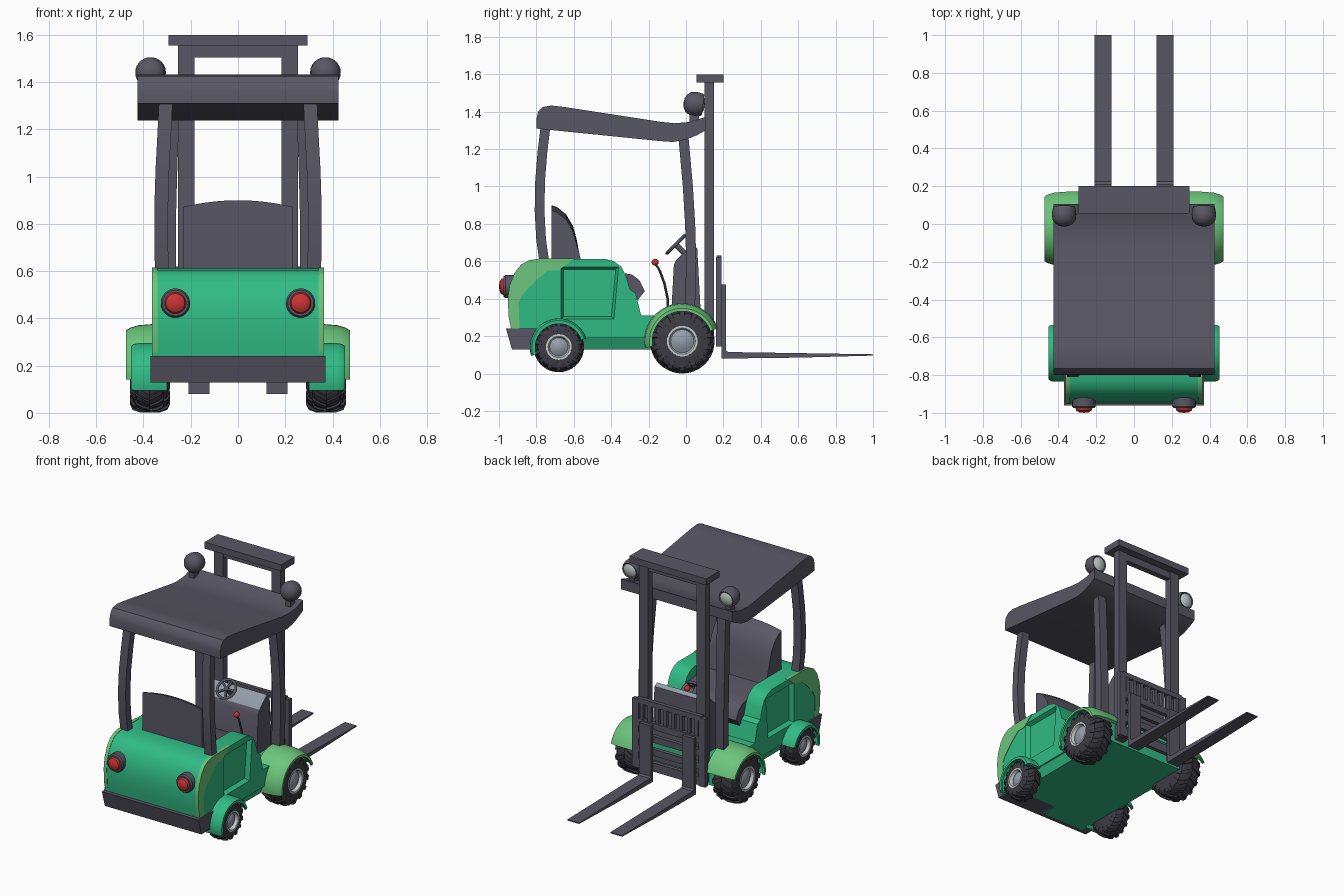
import bpy, bmesh, math
from mathutils import Matrix, Vector

if "Cube" in bpy.data.objects:
    bpy.data.objects.remove(bpy.data.objects["Cube"])


def material(name, r, g, b):
    m = bpy.data.materials.new(name)
    m.diffuse_color = (r, g, b, 1)
    m.use_nodes = True
    m.node_tree.nodes["Principled BSDF"].inputs["Base Color"].default_value = m.diffuse_color
    return m


GREEN = material("green paint", 0.03, 0.50, 0.235)
LIME = material("light green paint", 0.15, 0.56, 0.20)
DARK = material("dark grey", 0.098, 0.094, 0.125)
TYRE = material("tyre rubber", 0.047, 0.045, 0.056)
STEEL = material("grey metal", 0.30, 0.34, 0.40)
PALE = material("pale lens", 0.55, 0.60, 0.60)
RED = material("red", 0.60, 0.035, 0.035)


def finish(name, bm, mats, smooth=True, mirror=False):
    bmesh.ops.remove_doubles(bm, verts=bm.verts, dist=0.0003)
    bmesh.ops.recalc_face_normals(bm, faces=bm.faces)
    me = bpy.data.meshes.new(name)
    bm.to_mesh(me)
    bm.free()
    ob = bpy.data.objects.new(name, me)
    bpy.context.collection.objects.link(ob)
    for m in mats:
        me.materials.append(m)
    if smooth:
        bpy.ops.object.select_all(action='DESELECT')
        ob.select_set(True)
        bpy.context.view_layer.objects.active = ob
        bpy.ops.object.shade_smooth_by_angle(angle=math.radians(32))
    if mirror:
        ob.modifiers.new("mirror", 'MIRROR')
    return ob


def loft(bm, rings, closed=False, caps=True, mat=lambda i, j: 0):
    """Skin a list of point rings."""
    vs = [[bm.verts.new(p) for p in r] for r in rings]
    n, k = len(vs[0]), len(vs)
    for i in range(k if closed else k - 1):
        a, b = vs[i], vs[(i + 1) % k]
        for j in range(n):
            f = bm.faces.new((a[j], a[(j + 1) % n], b[(j + 1) % n], b[j]))
            f.material_index = mat(i, j)
    if caps and not closed:
        bm.faces.new(vs[0])
        bm.faces.new(vs[-1][::-1])


def prism(name, pts, xs, mats, mirror=False, mat=lambda i, j: 0, warp=None):
    """Extrude a (y, z) outline through the given x stations."""
    bm = bmesh.new()
    loft(bm, [[(x, y, z) for y, z in pts] for x in xs], mat=mat)
    if warp:
        for v in bm.verts:
            warp(v.co)
    return finish(name, bm, mats, True, mirror)


def boxes(name, specs, mats, mirror=False):
    bm = bmesh.new()
    for x0, x1, y0, y1, z0, z1 in specs:
        loft(bm, [[(x0, y0, z), (x1, y0, z), (x1, y1, z), (x0, y1, z)] for z in (z0, z1)])
    return finish(name, bm, mats, False, mirror)


def lathe(name, prof, loc, axis, mats, mat=lambda i: 0, seg=32, mirror=False):
    """Revolve (distance, radius) points about an axis."""
    q = Vector(axis).to_track_quat('Z', 'Y').to_matrix()
    bm = bmesh.new()
    rings = [[Vector(loc) + q @ Vector((max(r, 1e-5) * math.cos(2 * math.pi * s / seg),
                                        max(r, 1e-5) * math.sin(2 * math.pi * s / seg), t))
              for s in range(seg)] for t, r in prof]
    loft(bm, rings, mat=lambda i, j: mat(i), caps=False)
    return finish(name, bm, mats, True, mirror)


def post(name, path, w, d):
    bm = bmesh.new()
    loft(bm, [[(x - w, y - d, z), (x + w, y - d, z), (x + w, y + d, z), (x - w, y + d, z)]
              for x, y, z in path])
    return finish(name, bm, [DARK], True, True)


# body shell with a well for the seat and recessed side doors
body_pts = [(-.93, .2), (-.945, .3), (-.95, .40), (-.94, .47), (-.915, .535), (-.88, .58), (-.84, .602),
            (-.78, .612), (-.43, .612), (-.385, .60), (-.345, .57), (-.32, .52), (-.30, .45),
            (-.27, .43), (-.24, .31), (.11, .31), (.11, .19), (-.9, .19)]
body = prism("body", body_pts, (-.36, .36), [GREEN])
cutters = [boxes("seat_well_cutter", [(-.235, .235, -.72, .0, .40, .9)], [GREEN])]
door = [(-.67, .57), (-.36, .57), (-.385, .29), (-.67, .29)]
for s in (1, -1):
    bm = bmesh.new()
    rings = []
    for x, k in ((.33, .90), (.361, 1.0), (.38, 1.0)):
        rings.append([(s * x, -.52 + (y + .52) * k, .43 + (z - .43) * k) for y, z in door])
    loft(bm, rings)
    cutters.append(finish("door_cutter", bm, [GREEN], False))
for c in cutters:
    c.hide_render = True
    c.hide_viewport = True
    m = body.modifiers.new("cut", 'BOOLEAN')
    m.operation = 'DIFFERENCE'
    m.object = c
    m.solver = 'EXACT'

# light green rear corner trim
trim = [(-.935, .24), (-.948, .3), (-.953, .40), (-.943, .471), (-.917, .538), (-.881, .583), (-.84, .605),
        (-.78, .615), (-.60, .615), (-.68, .55), (-.74, .55), (-.80, .50), (-.875, .42), (-.895, .38),
        (-.89, .24)]
prism("rear_corner_trim", trim, (.34, .363), [LIME], True)

# chassis and rear bumper
bm = bmesh.new()
loft(bm, [[(-w, -.9, z), (w, -.9, z), (w, .11, z), (-w, .11, z)] for w, z in ((.32, .128), (.355, .2))])
finish("chassis", bm, [GREEN], False)
prism("rear_bumper", [(-.962, .24), (-.93, .128), (-.78, .128), (-.78, .24)], (-.37, .37), [DARK])


# seat with arched back
def arch_top(co):
    if co.z > .7:
        co.z -= .028 * (co.x / .23) ** 2


prism("seat", [(-.72, .38), (-.72, .90), (-.69, .89), (-.64, .85), (-.605, .79), (-.585, .72), (-.57, .64),
               (-.55, .56), (-.36, .54), (-.29, .53), (-.25, .50), (-.22, .44), (-.26, .39)],
      [-.23 + .46 * i / 12 for i in range(13)], [DARK], warp=arch_top)

# dashboard cowl with grey panel
prism("dashboard", [(-.08, .3), (-.065, .58), (-.05, .61), (.03, .685), (.06, .67), (.08, .3)], (-.2, .2),
      [DARK, STEEL], mat=lambda i, j: 1 if j in (2, 3) else 0)

# steering wheel
tilt = Vector((0, -.7, .7))
bpy.ops.mesh.primitive_torus_add(location=(-.05, -.055, .69), rotation=tilt.to_track_quat('Z', 'Y').to_euler(),
                                 major_radius=.065, minor_radius=.009, major_segments=24, minor_segments=8)
ring = bpy.context.object
ring.name = "steering_wheel"
ring.data.materials.append(DARK)
bpy.ops.object.shade_smooth()
bm = bmesh.new()
q = tilt.to_track_quat('Z', 'Y').to_matrix().to_4x4()
for a in range(5):
    m = (Matrix.Translation((-.05, -.055, .69)) @ q @ Matrix.Rotation(a * math.tau / 5, 4, 'Z')
         @ Matrix.Translation((.033, 0, 0)) @ Matrix.Diagonal((.065, .014, .01, 1)))
    bmesh.ops.create_cube(bm, size=1, matrix=m)
finish("steering_spokes", bm, [DARK], False)
lathe("steering_column", [(-.09, .0), (-.09, .016), (.008, .016), (.008, 0)], (-.05, -.055, .69), tilt, [DARK], seg=12)

# control lever
bm = bmesh.new()
loft(bm, [[(.105 + .007 * math.cos(a * math.tau / 8), y + .007 * math.sin(a * math.tau / 8), z) for a in range(8)]
          for y, z in ((-.095, .31), (-.098, .40), (-.115, .48), (-.14, .55), (-.165, .59))])
finish("lever", bm, [DARK])
ball = [(-.019 * math.cos(math.pi * i / 8), .019 * math.sin(math.pi * i / 8)) for i in range(9)]
lathe("lever_knob", ball, (.105, -.165, .595), (0, 0, 1), [RED], seg=16)

# roof and its posts
prism("roof", [(-.80, 1.31), (-.80, 1.36), (-.79, 1.40), (-.765, 1.425), (-.72, 1.433), (-.65, 1.425), (-.13, 1.345),
               (-.06, 1.338), (.02, 1.345), (.105, 1.372), (.105, 1.30), (.06, 1.275), (0, 1.25), (-.07, 1.238),
               (-.14, 1.243)], (-.425, .425), [DARK])
post("rear_posts", [(.322, -.755, .58), (.325, -.775, .72), (.325, -.783, .87), (.32, -.78, 1.03),
                    (.312, -.768, 1.18), (.305, -.75, 1.33)], .029, .026)
post("front_posts", [(.29, .02, .3), (.295, .028, .6), (.295, .022, .8), (.29, .01, 1.0), (.28, -.015, 1.28)],
     .032, .027)

# roof lamps
lathe("roof_lamps", [(-.055, 0), (-.052, .025), (-.04, .047), (-.02, .061), (.01, .065), (.04, .060), (.05, .055),
                     (.046, .047), (.056, .03), (.06, 0)], (.37, .042, 1.442), (0, 1, -.12),
      [DARK, PALE], lambda i: 1 if i > 6 else 0, 24, True)
boxes("lamp_brackets", [(.35, .39, .02, .07, 1.34, 1.40)], [DARK], True)

# tail lights
lathe("tail_lights", [(0, .062), (.055, .062), (.065, .055), (.065, .045), (.078, .040), (.087, .025), (.09, 0)],
      (.265, -.91, .465), (0, -1, 0), [DARK, RED], lambda i: 1 if i > 2 else 0, 24, True)

# mast
boxes("mast_uprights", [(.185, .255, .1, .15, .15, 1.56)], [DARK], True)
boxes("mast_crossbars", [(-.295, .295, .055, .2, 1.555, 1.6), (-.19, .19, .105, .145, 1.505, 1.556),
                         (-.19, .19, .11, .14, .2, .26)], [DARK])

# fork carriage: slotted guard over horizontal bars
bars = [(-.25, .25, .162, .190, z, z + h) for z, h in ((.595, .035), (.44, .045), (.35, .045), (.26, .045), (.15, .06))]
bars += [(x - .012, x + .012, .164, .188, .46, .61) for x in [-.21 + .06 * i for i in range(8)]]
bars += [(s * .255 - .025, s * .255 + .025, .161, .191, .145, .62) for s in (1, -1)]
boxes("fork_carriage", bars, [DARK])

# forks
prism("forks", [(.19, .08), (.19, .475), (.213, .475), (.213, .125), (.225, .115), (1.0, .103), (1.0, .096),
                (.6, .085)], (.12, .21), [DARK], True)


# wheels: tyre, hub and slanted lugs
def wheel(name, y, z, r, x0, x1, hub):
    c, w = (x0 + x1) / 2, (x1 - x0) / 2
    q = r - .01
    lathe(name + "_tyre", [(-w, 0), (-w, q * .8), (-w * .85, q * .92), (-w * .5, q * .99), (0, q), (w * .5, q * .99),
                           (w * .85, q * .92), (w, q * .78), (w, hub + .012), (w - .02, hub)], (c, y, z), (1, 0, 0),
          [TYRE], seg=40, mirror=True)
    lathe(name + "_hub", [(w - .03, hub + .016), (w + .003, hub + .014), (w + .003, hub + .002), (w - .018, hub - .006),
                          (w - .008, hub * .6), (w - .002, hub * .3), (w, 0)], (c, y, z), (1, 0, 0), [PALE, STEEL],
          lambda i: 1 if i > 2 else 0, 32, True)
    bm = bmesh.new()
    n = 14
    for side in (1, -1):
        for i in range(n):
            a = math.tau * (i + (.5 if side > 0 else 0)) / n
            rings = []
            for t, rr, sk in ((.0, r, .22), (.5, r * .99, .08), (.88, r * .93, 0), (1.0, r * .80, 0)):
                ring = []
                for da, rad in ((-.1, rr - .025), (.1, rr - .025), (.085, rr), (-.085, rr)):
                    g = a + da + sk
                    ring.append((c + side * t * w * 1.02, y + rad * math.cos(g), z + rad * math.sin(g)))
                rings.append(ring)
            loft(bm, rings)
    finish(name + "_lugs", bm, [TYRE], False, True)


wheel("front_wheel", -.02, .173, .173, .29, .455, .068)
wheel("rear_wheel", -.68, .142, .135, .315, .435, .055)


# fenders
def fender(name, prof, y, z, a0, a1, mats, mat):
    bm = bmesh.new()
    rings = []
    for i in range(25):
        a = math.radians(a0 + (a1 - a0) * i / 24)
        rings.append([(x, y + r * math.cos(a), z + r * math.sin(a)) for x, r in prof])
    loft(bm, rings, mat=mat)
    finish(name, bm, mats, True, True)


fender("front_fenders", [(.27, .203), (.36, .203), (.42, .198), (.455, .188), (.475, .176), (.475, .160), (.46, .160),
                         (.458, .177), (.27, .180)], -.02, .173, 20, 190, [LIME, GREEN],
       lambda i, j: 0 if j < 5 else 1)
fender("rear_fenders", [(.30, .155), (.42, .155), (.44, .152), (.452, .144), (.452, .126), (.44, .126), (.437, .138),
                        (.30, .140)], -.68, .140, 18, 197, [GREEN], lambda i, j: 0)
